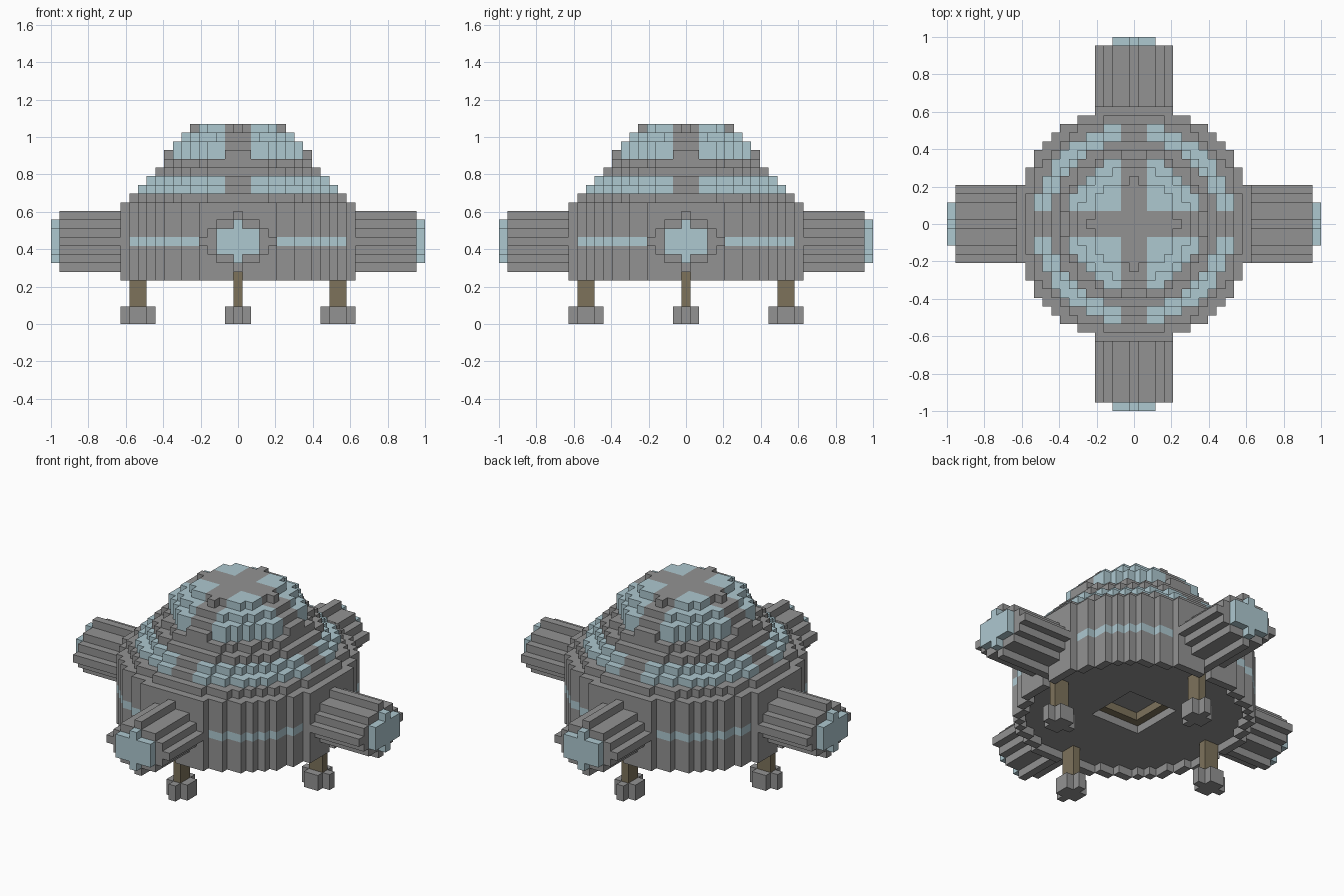
import bpy
import bmesh
from mathutils import Vector

U = 2 / 43  # edge length of one block

if "Cube" in bpy.data.objects:
    bpy.data.objects.remove(bpy.data.objects["Cube"])


def make_material(name, rgb):
    mat = bpy.data.materials.new(name)
    mat.use_nodes = True
    color = (*rgb, 1)
    mat.diffuse_color = color
    mat.node_tree.nodes["Principled BSDF"].inputs["Base Color"].default_value = color
    return mat


MATERIALS = [
    make_material("hull_grey", (0.29, 0.29, 0.29)),
    make_material("pale_blue_glass", (0.42, 0.58, 0.63)),
    make_material("brown_metal", (0.205, 0.17, 0.105)),
]
GREY, GLASS, BROWN = range(3)
DIRECTIONS = [Vector(s * c for c in axis)
              for axis in ((1, 0, 0), (0, 1, 0), (0, 0, 1)) for s in (1, -1)]


def build_blocks(name, cells):
    """Make one mesh from {block position: colour}, keeping outer faces only."""
    bm = bmesh.new()
    for cell, color in cells.items():
        centre = Vector(cell) + Vector((0, 0, 0.5))
        for d in DIRECTIONS:
            if tuple(int(a + b) for a, b in zip(cell, d)) in cells:
                continue
            side = Vector((d.y, d.z, d.x))
            up = d.cross(side)
            corners = [centre + (d + a * side + b * up) / 2
                       for a, b in ((-1, -1), (1, -1), (1, 1), (-1, 1))]
            face = bm.faces.new([bm.verts.new(c * U) for c in corners])
            face.material_index = color
    bmesh.ops.remove_doubles(bm, verts=bm.verts, dist=U / 100)
    mesh = bpy.data.meshes.new(name)
    bm.to_mesh(mesh)
    bm.free()
    for mat in MATERIALS:
        mesh.materials.append(mat)
    obj = bpy.data.objects.new(name, mesh)
    bpy.context.collection.objects.link(obj)
    return obj


def disc(radius):
    n = range(-int(radius), int(radius) + 1)
    return {(x, y) for x in n for y in n if x * x + y * y <= radius * radius}


def box(xs, ys, zs, color):
    return {(x, y, z): color for x in range(*xs) for y in range(*ys) for z in range(*zs)}


def quarter_turns(name, cells):
    """Repeat a part built along +x on all four sides."""
    for side in ("left", "back", "right", "front"):
        build_blocks(f"{side}_{name}", cells)
        cells = {(-y, x, z): c for (x, y, z), c in cells.items()}


# Round hull with a glass band, a floor set inside a rim, and a stepped hatch
hull = {}
outline = disc(13.61)
for x, y in outline:
    reach, across = max(abs(x), abs(y)), min(abs(x), abs(y))
    for z in range(6, 14):
        if (z == 6 and reach <= 3) or (z == 7 and reach <= 2):
            continue
        if z == 9 and reach < 13:
            hull[x, y, z] = GLASS
        elif z == 7 and reach == 3:
            hull[x, y, z] = BROWN
        else:
            hull[x, y, z] = GREY
    on_rim = any(n not in outline for n in
                 ((x + 1, y), (x - 1, y), (x, y + 1), (x, y - 1)))
    if on_rim and across > 0:
        hull[x, y, 5] = GREY
build_blocks("hull", hull)


# Stepped tiers and dome, with glass split by a grey cross
def tiers(radii, base, glass_levels):
    cells = {}
    for z, radius in enumerate(radii, base):
        for x, y in disc(radius):
            glazed = z in glass_levels and min(abs(x), abs(y)) > 1
            cells[x, y, z] = GLASS if glazed else GREY
    return cells


build_blocks("roof_tiers", tiers((12.6, 11.6, 10.6, 9.6, 8.6), 14, (15, 16)))
build_blocks("dome", tiers((7.62, 7.62, 6.6, 5), 19, range(19, 23)))
quarter_turns("dome_foot", box((8, 9), (-1, 2), (19, 20), GREY))

# Four side tubes with a faceted section and glass end caps
tube, cap = {}, {}
for row, half in enumerate((4, 3, 2, 0)):
    for z in {9 + row, 9 - row}:
        tube.update(box((13, 21), (-half, half + 1), (z, z + 1), GREY))
for row, half in enumerate((2, 2, 0)):
    for z in {9 + row, 9 - row}:
        cap.update(box((21, 22), (-half, half + 1), (z, z + 1), GLASS))
quarter_turns("tube", tube)
quarter_turns("tube_window", cap)

# Four landing legs with cross-shaped feet
quarter_turns("leg", box((11, 13), (0, 1), (2, 6), BROWN))
foot = box((10, 14), (0, 1), (0, 2), GREY)
foot.update(box((11, 13), (-1, 2), (0, 2), GREY))
quarter_turns("foot", foot)
